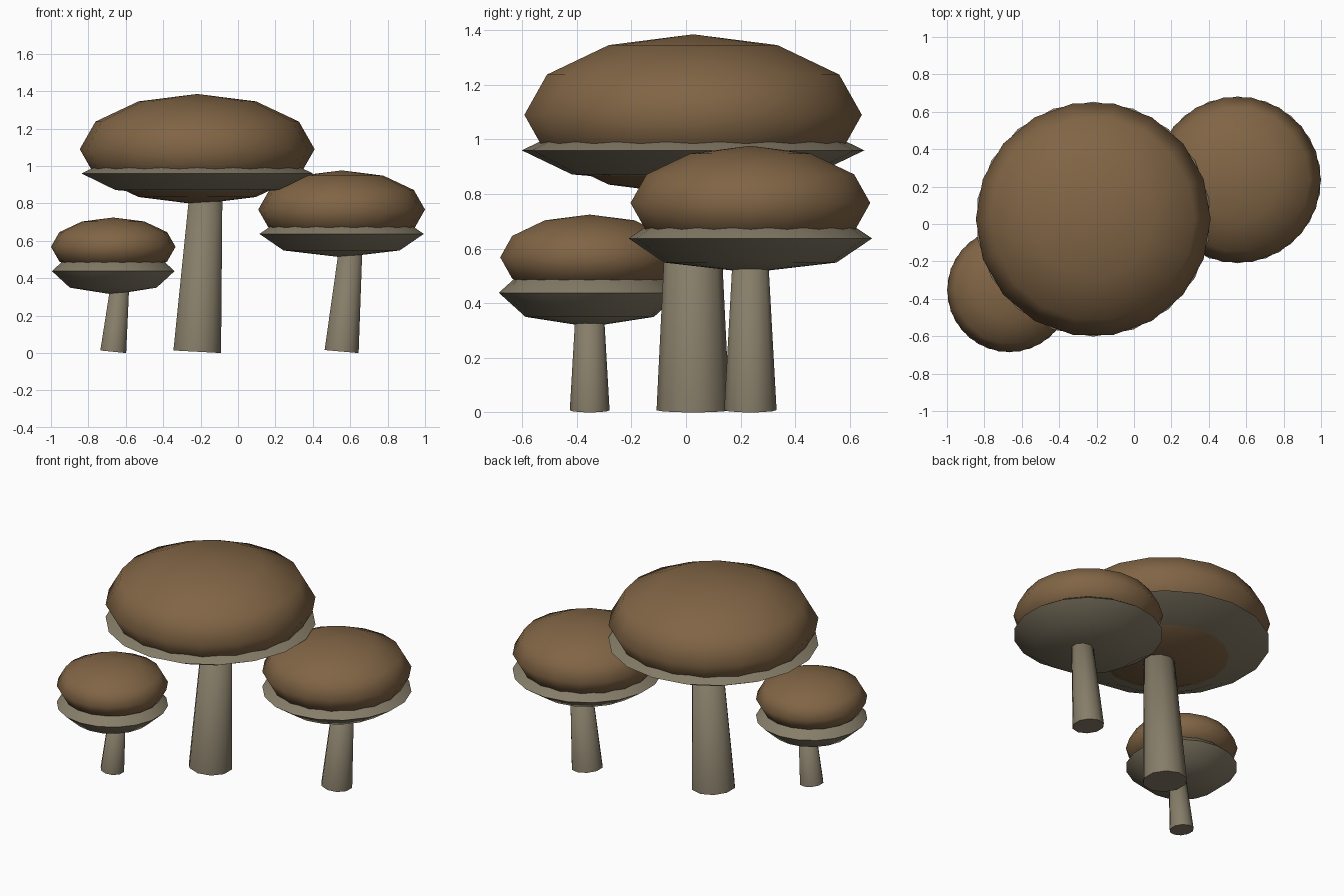
import bpy, bmesh, math
from mathutils import Matrix, Vector

if "Cube" in bpy.data.objects:
    bpy.data.objects.remove(bpy.data.objects["Cube"])


def material(name, rgb):
    m = bpy.data.materials.new(name)
    m.diffuse_color = (*rgb, 1)
    m.use_nodes = True
    m.node_tree.nodes["Principled BSDF"].inputs["Base Color"].default_value = m.diffuse_color
    return m


BROWN = material("cap_brown", (0.22, 0.13, 0.06))
GREY = material("stem_grey", (0.24, 0.205, 0.14))


def lathe(name, profile, sides, phase, loc, mat, tilt=0.0):
    """Turn (radius, z) points around z; open ends are closed with a pole or n-gon."""
    bm = bmesh.new()
    rings = []
    for r, z in profile:
        if r < 1e-5:
            rings.append([bm.verts.new((0, 0, z))])
        else:
            rings.append([bm.verts.new((r * math.cos(phase + math.tau * i / sides),
                                        r * math.sin(phase + math.tau * i / sides), z))
                          for i in range(sides)])
    for a, b in zip(rings, rings[1:]):
        for i in range(sides):
            j = (i + 1) % sides
            if len(a) == 1:
                bm.faces.new((a[0], b[j], b[i]))
            elif len(b) == 1:
                bm.faces.new((a[i], a[j], b[0]))
            else:
                bm.faces.new((a[i], a[j], b[j], b[i]))
    for end in (rings[0], rings[-1]):
        if len(end) > 1:
            bm.faces.new(end)
    bm.transform(Matrix.Translation(Vector(loc)) @ Matrix.Rotation(tilt, 4, 'Y'))
    bmesh.ops.recalc_face_normals(bm, faces=bm.faces)
    for f in bm.faces:
        f.smooth = True
    me = bpy.data.meshes.new(name)
    bm.to_mesh(me)
    bm.free()
    me.set_sharp_from_angle(angle=math.radians(88))
    me.materials.append(mat)
    ob = bpy.data.objects.new(name, me)
    bpy.context.collection.objects.link(ob)


def dome(r, rz, rings):
    """Profile of a flattened sphere, bottom pole to top pole."""
    return [(r * math.sin(math.pi * k / rings), -rz * math.cos(math.pi * k / rings))
            for k in range(rings + 1)]


def mushroom(size, x, y, cap_z, cap_r, stem_r, top_r, stem_h, tilt):
    # leaning tapered stem, running a little way up into the cap
    lathe(size + "_stem", [(stem_r, 0), (top_r, stem_h)], 10, math.pi / 2,
          (x, y, stem_r * 0.95 * math.sin(tilt)), GREY, tilt)
    # rounded cap
    lathe(size + "_cap", dome(cap_r, cap_r * 0.47, 6), 18, 0, (x, y, cap_z), BROWN)
    # flatter gill disc under the cap
    lathe(size + "_gills", dome(cap_r, 0.125, 4), 18, math.pi / 2,
          (x, y, cap_z - 0.13), GREY)


mushroom("large", -0.218, 0.026, 1.09, 0.628, 0.134, 0.092, 0.86, 0.055)
mushroom("medium", 0.554, 0.236, 0.767, 0.446, 0.096, 0.064, 0.58, 0.088)
mushroom("small", -0.667, -0.353, 0.568, 0.333, 0.073, 0.051, 0.38, 0.10)
